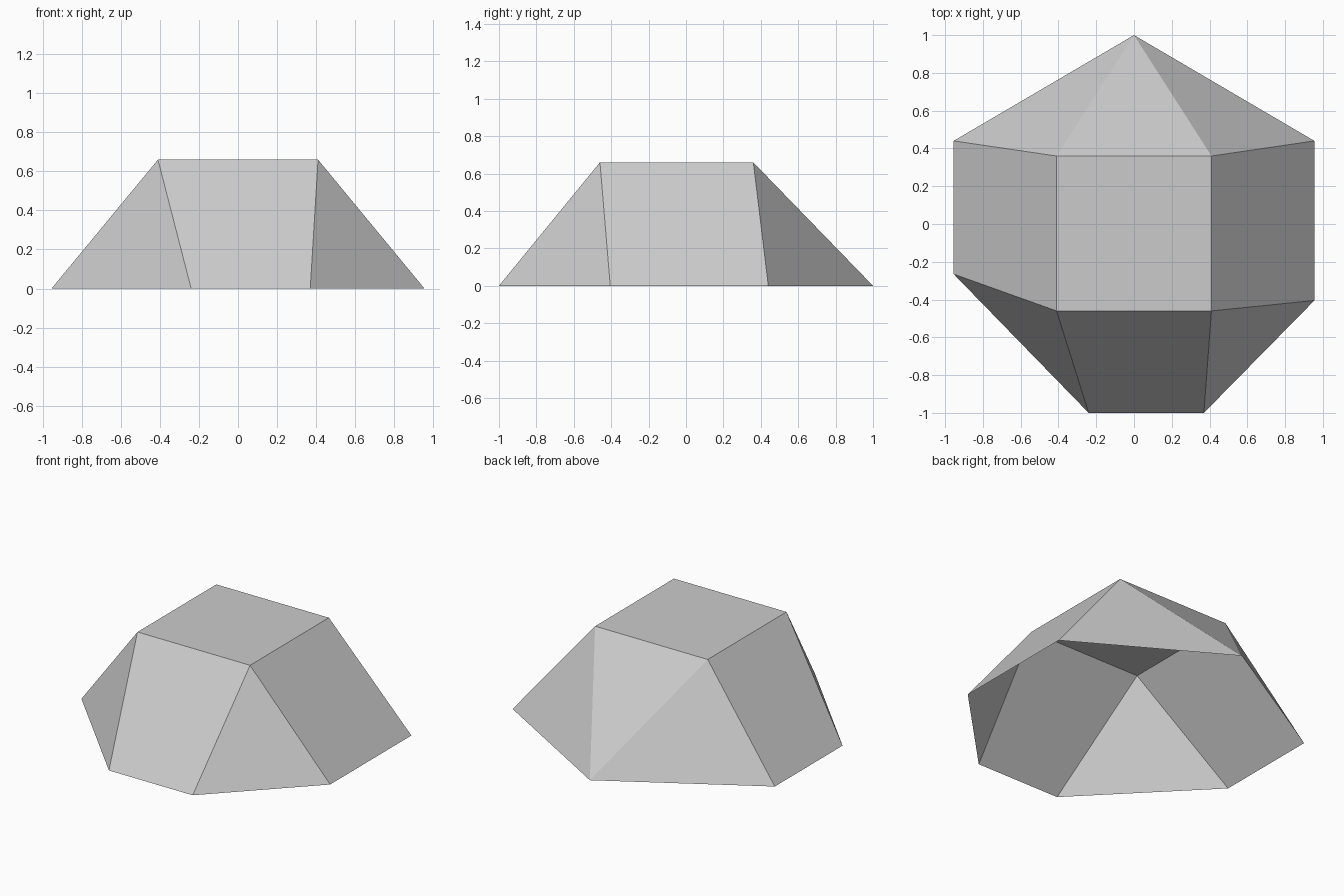
import bpy
import bmesh

cube = bpy.data.objects.get("Cube")
if cube:
    bpy.data.objects.remove(cube, do_unlink=True)


def make_material(name, colour):
    mat = bpy.data.materials.new(name)
    mat.use_nodes = True
    mat.diffuse_color = colour
    mat.node_tree.nodes["Principled BSDF"].inputs["Base Color"].default_value = colour
    return mat


bm = bmesh.new()


def ring(points, z):
    return [bm.verts.new((x, y, z)) for x, y in points]


# Square roof corners, counter-clockwise from front left of the plan
roof = ring([(-0.41, -0.46), (0.41, -0.46), (0.41, 0.36), (-0.41, 0.36)], 0.66)

# Ground outline: two feet per wall, except the back wall, which ends in a point
walls = [
    ring([(-0.24, -1), (0.37, -1)], 0),
    ring([(0.955, -0.405), (0.955, 0.44)], 0),
    ring([(0, 1)], 0),
    ring([(-0.955, 0.44), (-0.955, -0.265)], 0),
]

# Sloping walls and corner triangles; the underside stays open
bm.faces.new(roof)
for i, feet in enumerate(walls):
    j = (i + 1) % 4
    bm.faces.new(feet + [roof[j], roof[i]])
    bm.faces.new([feet[-1], walls[j][0], roof[j]])

bm.normal_update()
mesh = bpy.data.meshes.new("faceted_shell")
bm.to_mesh(mesh)
bm.free()
mesh.materials.append(make_material("light grey", (0.6, 0.6, 0.6, 1)))
shell = bpy.data.objects.new("faceted_shell", mesh)
bpy.context.collection.objects.link(shell)
